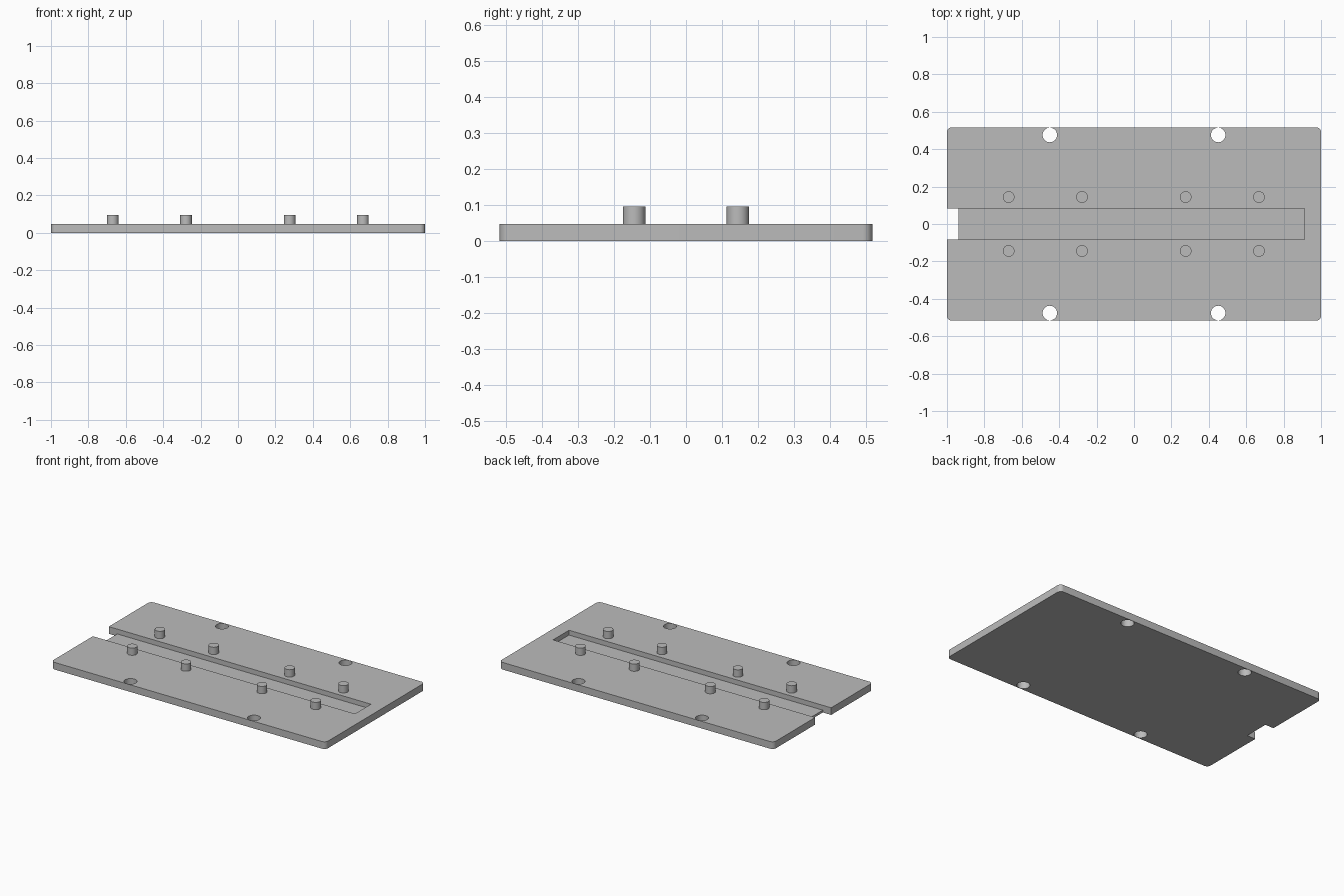
import bpy
import bmesh
from math import cos, sin, pi

cube = bpy.data.objects.get("Cube")
if cube:
    bpy.data.objects.remove(cube, do_unlink=True)

LENGTH, WIDTH, THICK = 2.0, 1.034, 0.047
CORNER = 0.027
FLOOR = 0.015        # height of the slot floor
SLOT_HALF = 0.083
PEG_TOP = 0.095

grey = bpy.data.materials.new("plain grey")
grey.use_nodes = True
colour = (0.5, 0.5, 0.5, 1)
grey.diffuse_color = colour
grey.node_tree.nodes["Principled BSDF"].inputs["Base Color"].default_value = colour


def prism(name, outline, z0, z1):
    """Extrude a closed outline between two heights."""
    bm = bmesh.new()
    face = bm.faces.new([bm.verts.new((x, y, z0)) for x, y in outline])
    top = bmesh.ops.extrude_face_region(bm, geom=[face])
    verts = [v for v in top["geom"] if isinstance(v, bmesh.types.BMVert)]
    bmesh.ops.translate(bm, verts=verts, vec=(0, 0, z1 - z0))
    bmesh.ops.recalc_face_normals(bm, faces=bm.faces)
    mesh = bpy.data.meshes.new(name)
    bm.to_mesh(mesh)
    bm.free()
    mesh.materials.append(grey)
    obj = bpy.data.objects.new(name, mesh)
    bpy.context.collection.objects.link(obj)
    return obj


def circle(cx, cy, r, n=32):
    return [(cx + r * cos(2 * pi * i / n), cy + r * sin(2 * pi * i / n)) for i in range(n)]


def rectangle(x0, x1, half):
    return [(x0, -half), (x1, -half), (x1, half), (x0, half)]


def rounded_rectangle(length, width, r, steps=8):
    points = []
    for quarter, (sx, sy) in enumerate([(1, 1), (-1, 1), (-1, -1), (1, -1)]):
        for i in range(steps + 1):
            a = (quarter + i / steps) * pi / 2
            points.append((sx * (length / 2 - r) + r * cos(a),
                           sy * (width / 2 - r) + r * sin(a)))
    return points


# Base plate with rounded corners
plate = prism("base_plate", rounded_rectangle(LENGTH, WIDTH, CORNER), 0, THICK)

# Long slot, open notch at its end, and four mounting holes
cutters = [prism("slot_cutter", rectangle(-1.1, 0.911, SLOT_HALF), FLOOR, 0.2),
           prism("notch_cutter", rectangle(-1.2, -0.939, SLOT_HALF), -0.1, 0.3)]
for x in (-0.45, 0.45):
    for y in (-0.476, 0.476):
        cutters.append(prism("hole_cutter", circle(x, y, 0.039), -0.1, 0.2))

bpy.context.view_layer.objects.active = plate
for cutter in cutters:
    cut = plate.modifiers.new("cut", "BOOLEAN")
    cut.operation = "DIFFERENCE"
    cut.solver = "EXACT"
    cut.object = cutter
    bpy.ops.object.modifier_apply(modifier=cut.name)
for cutter in cutters:
    bpy.data.objects.remove(cutter, do_unlink=True)

# Two rows of locating pegs beside the slot
parts = [plate]
for x in (-0.67, -0.278, 0.276, 0.668):
    for side, y in (("front", -0.144), ("back", 0.144)):
        parts.append(prism(side + "_peg", circle(x, y, 0.031), THICK - 0.01, PEG_TOP))

# Smooth the round walls, keep the edges crisp
bpy.ops.object.select_all(action="DESELECT")
for part in parts:
    part.select_set(True)
bpy.ops.object.shade_smooth_by_angle(angle=pi / 6)
